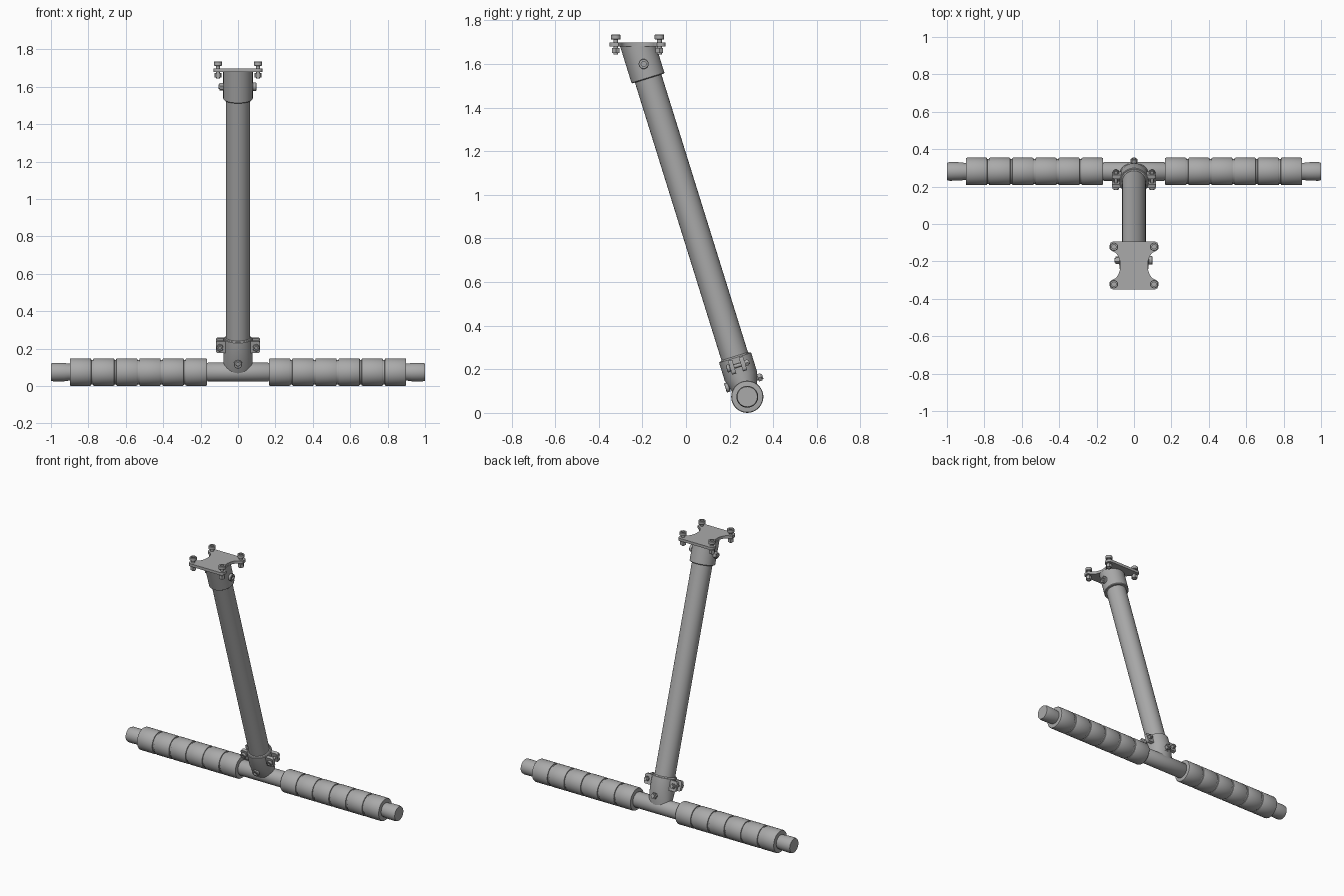
import bpy, bmesh, math
from mathutils import Matrix, Vector

cube = bpy.data.objects.get("Cube")
if cube:
    bpy.data.objects.remove(cube, do_unlink=True)

grey = bpy.data.materials.new("satin grey")
grey.use_nodes = True
GREY = (0.40, 0.40, 0.40, 1)
grey.diffuse_color = GREY
grey.node_tree.nodes["Principled BSDF"].inputs["Base Color"].default_value = GREY

BAR = Vector((0, 0.281, 0.074))
LEAN = math.radians(17.3)
POST = Matrix.Translation(BAR) @ Matrix.Rotation(LEAN, 4, 'X')
ALONG_X = Matrix.Rotation(math.pi / 2, 4, 'Y')
ALONG_Y = Matrix.Rotation(-math.pi / 2, 4, 'X')
PLATE_LOW, PLATE_HIGH = 1.68, 1.698


def finish(name, bm, matrix):
    bmesh.ops.remove_doubles(bm, verts=bm.verts, dist=1e-5)
    bmesh.ops.transform(bm, matrix=matrix, verts=bm.verts)
    bmesh.ops.recalc_face_normals(bm, faces=bm.faces)
    mesh = bpy.data.meshes.new(name)
    bm.to_mesh(mesh)
    bm.free()
    mesh.materials.append(grey)
    ob = bpy.data.objects.new(name, mesh)
    bpy.context.collection.objects.link(ob)
    bpy.ops.object.select_all(action='DESELECT')
    ob.select_set(True)
    bpy.context.view_layer.objects.active = ob
    bpy.ops.object.shade_smooth_by_angle(angle=math.radians(35))
    return ob


def loft(name, rings, matrix, sides=48, shape=None):
    """Rings of (x radius, y radius, z) about the local z axis; shape edits a point."""
    bm = bmesh.new()
    loops = []
    for rx, ry, z in rings:
        pts = [Vector((rx * math.cos(a), ry * math.sin(a), z))
               for a in (2 * math.pi * i / sides for i in range(sides))]
        loops.append([bm.verts.new(shape(p) if shape else p) for p in pts])
    for a, b in zip(loops, loops[1:]):
        for i in range(sides):
            j = (i + 1) % sides
            bm.faces.new((a[i], a[j], b[j], b[i]))
    bm.faces.new(loops[0])
    bm.faces.new(loops[-1])
    return finish(name, bm, matrix)


def lathe(name, profile, matrix, sides=48):
    return loft(name, [(r, r, z) for r, z in profile], matrix, sides)


def prism(name, outline, z0, z1, matrix):
    bm = bmesh.new()
    face = bm.faces.new([bm.verts.new((x, y, z0)) for x, y in outline])
    top = bmesh.ops.extrude_face_region(bm, geom=[face])["geom"]
    verts = [v for v in top if isinstance(v, bmesh.types.BMVert)]
    bmesh.ops.translate(bm, verts=verts, vec=(0, 0, z1 - z0))
    return finish(name, bm, matrix)


def bolt(name, r, low, high, head, matrix):
    """Socket-head bolt along local z, head above high, hex nut below low."""
    s = r * 0.5
    lathe(name + "_shank", [(s, low - head * 1.3), (s, high + head * 0.2)], matrix, 16)
    lathe(name + "_head", [(r * 0.9, high), (r, high + head * 0.1), (r, high + head * 0.9),
                           (r * 0.9, high + head), (s, high + head), (s, high + head * 0.5)], matrix, 24)
    lathe(name + "_nut", [(r * 0.9, low - head), (r * 0.9, low)], matrix, 6)


# Crossbar with flared end caps
bar = Matrix.Translation(BAR) @ ALONG_X
lathe("crossbar", [(0.045, -0.98), (0.045, 0.98)], bar)
lathe("bar_sleeve", [(0.049, -0.163), (0.051, -0.16), (0.051, 0.16), (0.049, 0.163)], bar)
for side, name in ((1, "left"), (-1, "right")):
    m = Matrix.Translation(BAR) @ Matrix.Rotation(side * math.pi / 2, 4, 'Y')
    lathe(name + "_end_cap", [(0.045, 0.9), (0.049, 0.93), (0.050, 0.985), (0.046, 1.0)], m)
    # Ribbed grip: six rounded bands separated by narrow grooves
    profile = []
    for i in range(6):
        a = 0.166 + i * 0.1237
        b = a + 0.1145
        profile += [(0.066, a), (0.071, a + 0.001), (0.0737, a + 0.006),
                    (0.0737, b - 0.006), (0.071, b - 0.001), (0.066, b)]
    lathe(name + "_grip", profile, m)

# Leaning post
lathe("post", [(0.0635, 0.05), (0.0635, 1.62)], POST)

# Lower collar, pinched front to back where it saddles the bar
loft("lower_collar", [(0.074, 0.040, -0.025), (0.077, 0.052, 0.015), (0.077, 0.077, 0.10),
                      (0.077, 0.077, 0.187), (0.074, 0.074, 0.19)], POST)
loft("collar_lip", [(0.07, 0.07, 0.19), (0.0645, 0.0645, 0.194)], POST)

# Clamp ears either side of the collar, with their bolts
for side, name in ((1, "left"), (-1, "right")):
    for y, part in ((-0.026, "front"), (0.026, "rear")):
        bm = bmesh.new()
        bmesh.ops.create_cube(bm, size=1, matrix=Matrix.Translation(
            (side * 0.09, y, 0.15)) @ Matrix.Diagonal((0.056, 0.02, 0.066, 1)))
        edges = [e for e in bm.edges if all(v.co.x * side > 0.1 for v in e.verts)
                 and abs(e.verts[0].co.y - e.verts[1].co.y) > 0.01]
        bmesh.ops.bevel(bm, geom=edges, offset=0.012, segments=4, profile=0.5, affect='EDGES')
        finish(f"{name}_{part}_clamp_ear", bm, POST)
    m = POST @ Matrix.Translation((side * 0.097, 0, 0.15)) @ Matrix.Rotation(math.pi / 2, 4, 'X')
    bolt(name + "_clamp_bolt", 0.018, -0.036, 0.036, 0.016, m)

# Locking bolt through the lower collar, head to the front
m = POST @ Matrix.Translation((0, 0, 0.068)) @ Matrix.Rotation(math.pi / 2, 4, 'X')
bolt("locking_bolt", 0.022, -0.072, 0.066, 0.018, m)

# Upper socket, trimmed level under the mounting plate
def trim_level(p):
    if p.z > 1.6:
        p.z = (PLATE_LOW + 0.002 - BAR.z - p.y * math.sin(LEAN)) / math.cos(LEAN)
    return p

loft("upper_socket", [(0.075, 0.075, 1.528), (0.079, 0.079, 1.532), (0.079, 0.079, 1.7)],
     POST, shape=trim_level)
cross = POST @ Matrix.Translation((0, 0, 1.598)) @ ALONG_X
bolt("socket_bolt", 0.023, -0.078, 0.078, 0.02, cross)

# Waisted mounting plate: rounded corner tabs and hollow sides
W, D, R = 0.13, 0.128, 0.02
quarter = [(W - R + R * math.sin(t), D - R + R * math.cos(t))
           for t in (math.pi / 2 * i / 6 for i in range(7))]
quarter += [(W, 0.088), (W - 0.008, 0.08)]
quarter += [(0.073 + 0.046 * (1 - math.cos(t)), 0.075 * math.sin(t))
            for t in (math.pi / 2 * (7 - i) / 8 for i in range(7))]
right = quarter + [(0.073, 0)] + [(x, -y) for x, y in reversed(quarter)]
outline = right + [(-x, y) for x, y in reversed(right)]
centre = Matrix.Translation((0, -0.222, 0))
prism("mounting_plate", outline, PLATE_LOW, PLATE_HIGH, centre)

# Four standing plate bolts
for x in (-0.107, 0.107):
    for y in (-0.1, 0.1):
        name = ("left" if x > 0 else "right") + ("_rear" if y > 0 else "_front")
        m = centre @ Matrix.Translation((x, y, 0))
        bolt(name + "_plate_bolt", 0.022, 1.672, 1.712, 0.022, m)
